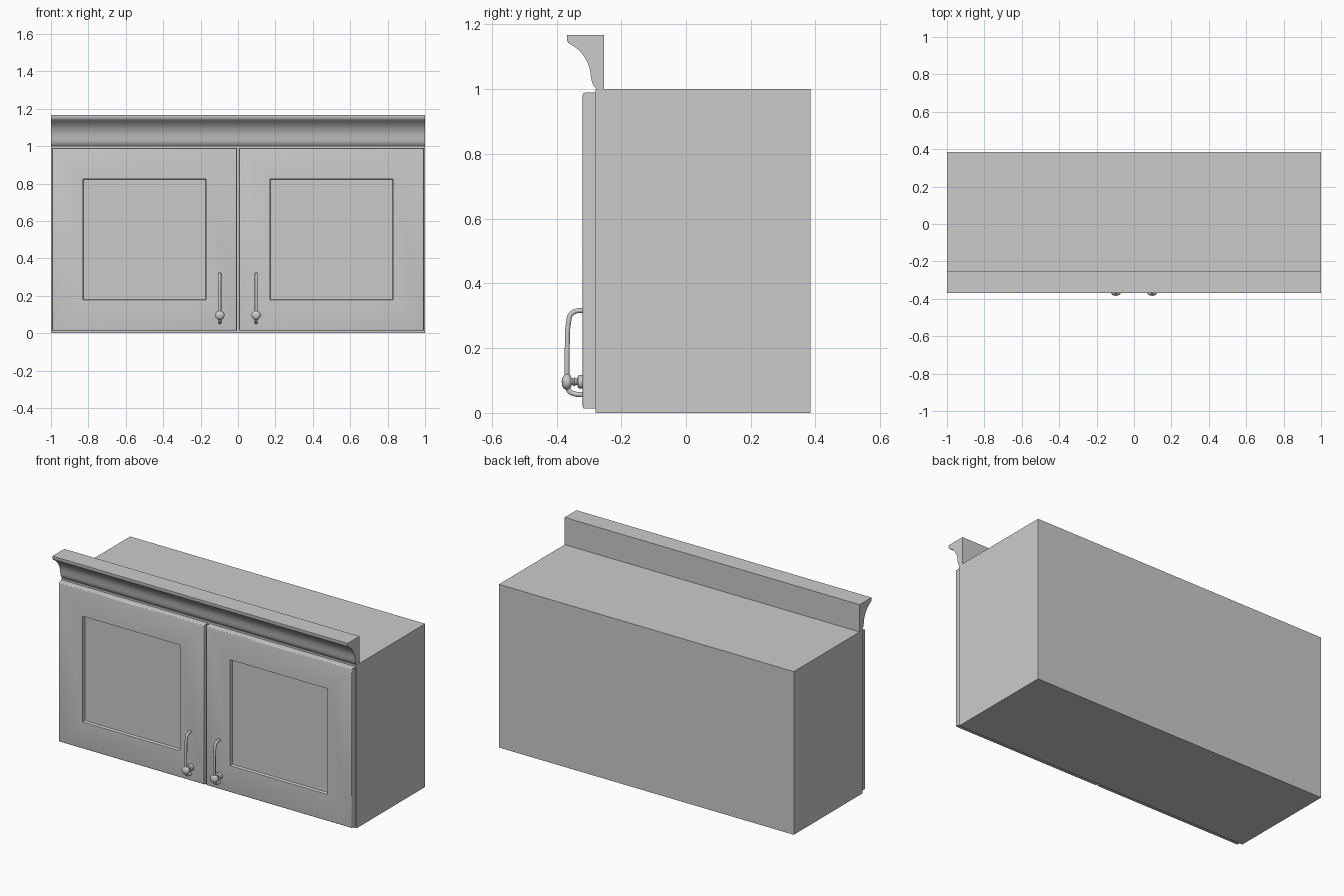
import bpy, bmesh, math
from mathutils import Matrix

cube = bpy.data.objects.get("Cube")
if cube:
    bpy.data.objects.remove(cube, do_unlink=True)

grey = bpy.data.materials.new("cabinet_grey")
grey.use_nodes = True
grey.diffuse_color = (0.6, 0.6, 0.6, 1)
grey.node_tree.nodes["Principled BSDF"].inputs["Base Color"].default_value = (0.6, 0.6, 0.6, 1)


def finish(name, bm, smooth=None):
    bmesh.ops.recalc_face_normals(bm, faces=bm.faces)
    mesh = bpy.data.meshes.new(name)
    bm.to_mesh(mesh)
    bm.free()
    mesh.materials.append(grey)
    obj = bpy.data.objects.new(name, mesh)
    bpy.context.collection.objects.link(obj)
    if smooth:
        bpy.ops.object.select_all(action='DESELECT')
        obj.select_set(True)
        bpy.context.view_layer.objects.active = obj
        bpy.ops.object.shade_smooth_by_angle(angle=math.radians(smooth))
    return obj


def box(x0, x1, y0, y1, z0, z1):
    bm = bmesh.new()
    place = Matrix.Translation(((x0 + x1) / 2, (y0 + y1) / 2, (z0 + z1) / 2))
    size = Matrix.Diagonal((x1 - x0, y1 - y0, z1 - z0, 1))
    bmesh.ops.create_cube(bm, size=1, matrix=place @ size)
    return bm


def front_face(bm):
    flat = [f for f in bm.faces if abs(f.normal.y) > 0.99]
    return min(flat, key=lambda f: f.calc_center_median().y)


# Carcass
finish("cabinet_body", box(-1, 1, -0.28, 0.384, 0, 1))

# Crown moulding: cove profile in (y, z), extruded along the width
profile = [(-0.253, 1.0), (-0.253, 1.167), (-0.368, 1.167), (-0.368, 1.153), (-0.364, 1.143),
           (-0.347, 1.133), (-0.330, 1.120), (-0.316, 1.103), (-0.305, 1.084), (-0.297, 1.062),
           (-0.294, 1.040), (-0.291, 1.024), (-0.286, 1.011), (-0.276, 1.0)]
bm = bmesh.new()
end = bm.faces.new([bm.verts.new((-1, y, z)) for y, z in profile])
side = bmesh.ops.extrude_face_region(bm, geom=[end], use_keep_orig=True)
bmesh.ops.translate(bm, vec=(2, 0, 0),
                    verts=[g for g in side["geom"] if isinstance(g, bmesh.types.BMVert)])
finish("crown_moulding", bm, 40)


# Doors: rounded front rim and a recessed centre panel
def door(name, x0, x1):
    bm = box(x0, x1, -0.319, -0.278, 0.013, 0.989)
    bm.normal_update()
    bmesh.ops.bevel(bm, geom=list(front_face(bm).edges), offset=0.007, segments=3,
                    profile=0.5, affect='EDGES')
    bm.normal_update()
    face = front_face(bm)
    bmesh.ops.inset_region(bm, faces=[face], thickness=0.157, use_even_offset=True)
    bmesh.ops.inset_region(bm, faces=[face], thickness=0.004, depth=-0.015, use_even_offset=True)
    finish(name, bm, 35)


# Bar of a handle, swept along a smooth path in (y, z)
def bar(name, x, points, radius):
    curve = bpy.data.curves.new(name, 'CURVE')
    curve.dimensions = '3D'
    curve.bevel_depth = radius
    curve.bevel_resolution = 3
    curve.use_fill_caps = True
    curve.resolution_u = 5
    spline = curve.splines.new('BEZIER')
    spline.bezier_points.add(len(points) - 1)
    for p, (y, z) in zip(spline.bezier_points, points):
        p.co = (x, y, z)
        p.handle_left_type = p.handle_right_type = 'AUTO'
    temp = bpy.data.objects.new(name, curve)
    bpy.context.collection.objects.link(temp)
    bpy.context.view_layer.update()
    mesh = bpy.data.meshes.new_from_object(temp.evaluated_get(bpy.context.evaluated_depsgraph_get()))
    bpy.data.objects.remove(temp)
    bm = bmesh.new()
    bm.from_mesh(mesh)
    finish(name, bm, 50)


# Turned knob: profile of (y, radius) spun round a horizontal axis
def knob(name, x, z):
    turned = [(-0.384, 0), (-0.383, 0.011), (-0.379, 0.019), (-0.372, 0.025), (-0.364, 0.025),
              (-0.357, 0.020), (-0.353, 0.012), (-0.349, 0.010), (-0.345, 0.014), (-0.341, 0.010),
              (-0.336, 0.010), (-0.333, 0.019), (-0.327, 0.021), (-0.317, 0.021), (-0.317, 0)]
    bm = bmesh.new()
    verts = [bm.verts.new((x, y, z + r)) for y, r in turned]
    edges = [bm.edges.new(pair) for pair in zip(verts, verts[1:])]
    bmesh.ops.spin(bm, geom=verts + edges, cent=(x, 0, z), axis=(0, 1, 0),
                   angle=math.tau, steps=24)
    bmesh.ops.remove_doubles(bm, verts=bm.verts, dist=0.0002)
    finish(name, bm, 50)


for side, s in (("left", 1), ("right", -1)):
    door(side + "_door", *sorted((s * 0.006, s * 0.994)))
    x = s * 0.097
    bar(side + "_handle_bar", x, [(-0.315, 0.316), (-0.338, 0.315), (-0.356, 0.304),
                                  (-0.362, 0.285), (-0.367, 0.2), (-0.368, 0.1)], 0.008)
    bar(side + "_handle_tail", x, [(-0.367, 0.09), (-0.361, 0.068), (-0.345, 0.059),
                                   (-0.315, 0.056)], 0.008)
    knob(side + "_handle_knob", x, 0.096)
